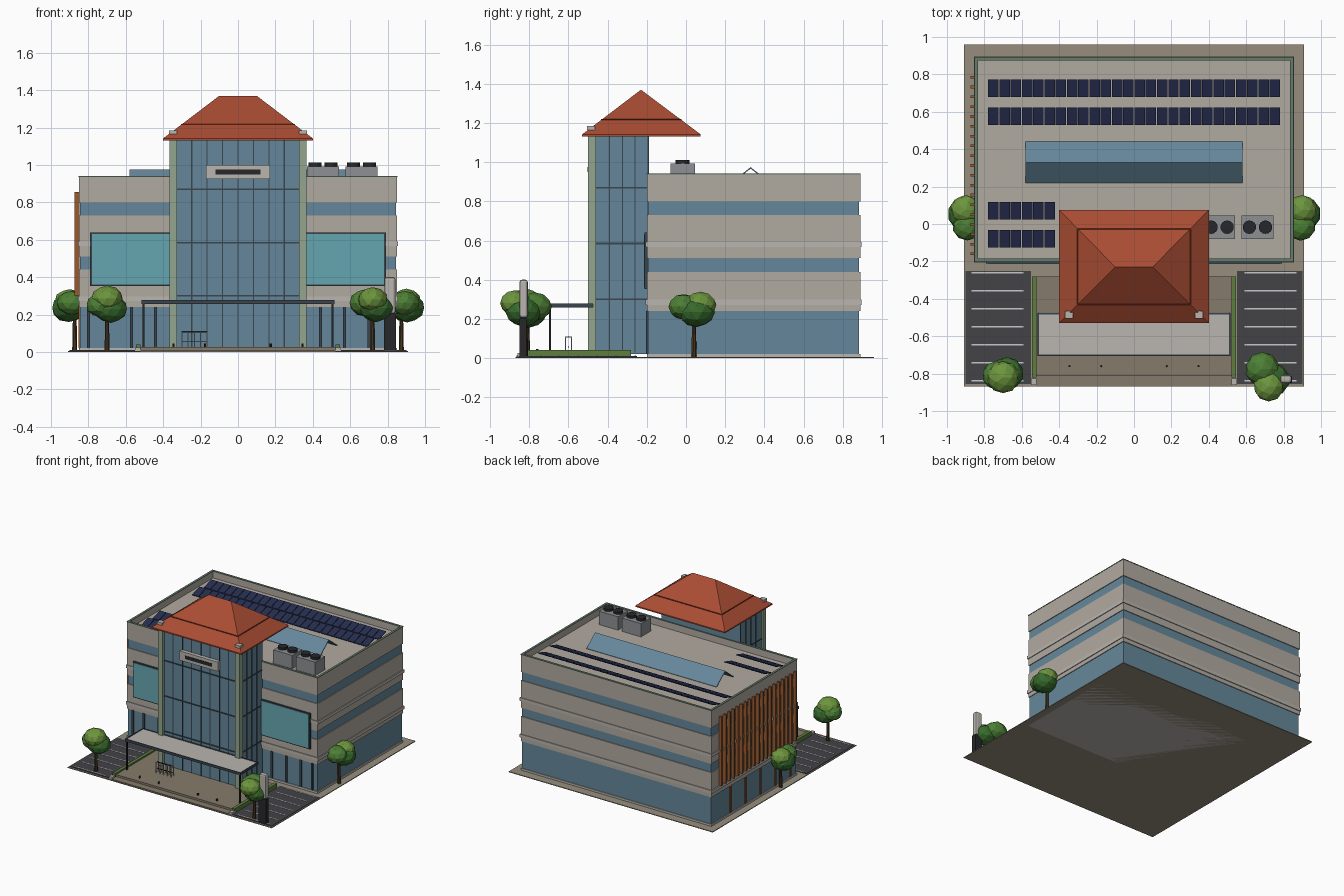
import bpy, bmesh, math, random
from mathutils import Vector

if "Cube" in bpy.data.objects:
    bpy.data.objects.remove(bpy.data.objects["Cube"])
random.seed(4)

def mat(name, hexcol):
    m = bpy.data.materials.new(name)
    c = [(int(hexcol[i:i+2], 16) / 255) ** 2.2 for i in (0, 2, 4)]
    m.diffuse_color = (*c, 1)
    m.use_nodes = True
    m.node_tree.nodes["Principled BSDF"].inputs["Base Color"].default_value = m.diffuse_color
    return m

WALL = mat("wall", "B0A99F"); LEDGE = mat("ledge", "B8B4AE"); GLASS = mat("glass", "658699")
TEAL = mat("teal_glass", "66A5B0"); FRAME = mat("frame", "3C464D"); ROOF = mat("roof_tile", "A84E36")
SEAM = mat("seam", "6E2F20"); GREEN = mat("green_column", "92A58C"); WOOD = mat("wood", "965A32")
PAVE = mat("paving", "958C7D"); PLAZA = mat("plaza", "837A6A"); ASPH = mat("asphalt", "454549")
WHITE = mat("paint", "CFCFCB"); HEDGE = mat("hedge", "5E7D42"); SOLAR = mat("solar", "2A3150")
METAL = mat("metal", "8D8F92"); DARK = mat("dark", "2B2C2F"); BARK = mat("bark", "4B3926")
LEAF = [mat("leaf_dark", "3A6B30"), mat("leaf_mid", "4E7F38"), mat("leaf_light", "6C9440")]
CAP = mat("parapet_cap", "667A6C")

def mesh_obj(name, bm, m):
    me = bpy.data.meshes.new(name)
    bmesh.ops.recalc_face_normals(bm, faces=bm.faces)
    bm.to_mesh(me); bm.free()
    ob = bpy.data.objects.new(name, me)
    me.materials.append(m)
    bpy.context.collection.objects.link(ob)
    return ob

def add_box(bm, x0, x1, y0, y1, z0, z1):
    v = bmesh.ops.create_cube(bm, size=1)['verts']
    for p in v:
        p.co = Vector((x1 if p.co.x > 0 else x0, y1 if p.co.y > 0 else y0, z1 if p.co.z > 0 else z0))
    return v

def boxes(name, dims, m):
    bm = bmesh.new()
    for d in dims:
        add_box(bm, *d)
    return mesh_obj(name, bm, m)

def cyl(bm, x, y, z0, z1, r, n=12, r2=None):
    v = bmesh.ops.create_cone(bm, cap_ends=True, segments=n, radius1=r, radius2=r2 or r, depth=z1 - z0)['verts']
    bmesh.ops.translate(bm, verts=v, vec=(x, y, (z0 + z1) / 2))

def mirror(dims):
    return dims + [(-d[1], -d[0], *d[2:]) for d in dims]

def bar(bm, a, b, t):
    # thin square bar between two points
    a, b = Vector(a), Vector(b)
    v = bmesh.ops.create_cube(bm, size=1)['verts']
    q = (b - a).to_track_quat('X', 'Z')
    for p in v:
        p.co = (a + b) / 2 + q @ Vector((p.co.x * (b - a).length, p.co.y * t, p.co.z * t))

def ring(x, y0, y1, z0, z1, t):
    return [(-x, x, y0, y0 + t, z0, z1), (-x, x, y1 - t, y1, z0, z1),
            (-x, -x + t, y0 + t, y1 - t, z0, z1), (x - t, x, y0 + t, y1 - t, z0, z1)]

# site, plaza and parking
boxes("site_slab", [(-.91, .91, -.87, .96, 0, .006)], PAVE)
boxes("plaza", [(-.52, .52, -.81, -.28, .006, .028), (-.52, .52, -.865, -.81, .006, .012)], PLAZA)
boxes("parking", mirror([(.55, .90, -.855, -.25, .006, .010)]), ASPH)
boxes("parking_lines", mirror([(.59, .87, y - .004, y + .004, .010, .012)
                               for y in [-.26 - i * .0965 for i in range(7)]]), WHITE)
boxes("hedges", mirror([(.52, .545, -.82, -.28, .006, .04)]), HEDGE)
boxes("hedge_end_block", mirror([(.52, .55, -.86, -.825, .006, .025)]), LEDGE)

# main block: glazed core with stacked wall bands
X, Y0, Y1 = .85, -.20, .89
boxes("plinth", [(-X, X, Y0, Y1, 0, .022)], LEDGE)
boxes("glazing_core", [(-X + .006, X - .006, Y0 + .006, Y1 - .006, .022, .81)], GLASS)
boxes("wall_bands", [(-X, X, Y0, Y1, .24, .44), (-X, X, Y0, Y1, .51, .73), (-X, X, Y0, Y1, .80, .885)], WALL)
boxes("parapet", ring(X, Y0, Y1, .885, .938, .014), WALL)
boxes("parapet_cap", ring(X + .002, Y0 - .002, Y1 + .002, .936, .942, .018), CAP)
boxes("ledges", ring(X + .006, Y0 - .006, Y1 + .006, .272, .298, .02)
      + ring(X + .006, Y0 - .006, Y1 + .006, .567, .592, .02), LEDGE)
boxes("ground_mullions", mirror([(x - .008, x + .008, Y0 - .003, Y0 + .01, .022, .24) for x in (.44, .57, .70, .80)]), FRAME)
boxes("side_mullions", [(-X - .002, -X + .01, y - .008, y + .008, .022, .24)
                        for y in (-.12, .07, .26, .45, .64)], WOOD)

# large framed windows beside the tower
boxes("window_frames", mirror([(.352, .79, -.212, -.195, .352, .64)]), FRAME)
boxes("window_panes", mirror([(.36, .78, -.215, -.20, .36, .632)]), TEAL)

# timber fins on the left side
boxes("timber_fins", [(-.873, -.848, y - .007, y + .007, .30, .855)
                      for y in [-.16 + i * .0525 for i in range(19)]], WOOD)

# tower
boxes("tower_glass", [(-.35, .35, -.47, -.19, .022, 1.145)], GLASS)
tw = [(x - .003, x + .003, -.474, -.465, .028, 1.14) for x in [-.2475 + i * .0825 for i in range(7)]]
for y in (-.39, -.325, -.26, -.194):
    tw += mirror([(.345, .354, y - .003, y + .003, .028, 1.14)])
for z in (.30, .585, .87):
    tw.append((-.355, .355, -.476, -.188, z - .004, z + .004))
boxes("tower_mullions", tw, FRAME)
boxes("corner_columns", mirror([(.325, .365, -.50, -.46, .022, 1.165)]), GREEN)
boxes("column_caps", mirror([(.325, .37, -.505, -.465, 1.165, 1.185)]), LEDGE)
boxes("blank_sign", [(-.17, .17, -.50, -.47, .925, 1.0)], LEDGE)
boxes("sign_slot", [(-.12, .12, -.504, -.49, .95, .975)], DARK)

# hipped roof
ex, ya, yb, ze, zr, rx, ry = .40, -.53, .075, 1.142, 1.37, .10, -.23
bm = bmesh.new()
low = [bm.verts.new(p) for p in ((-ex, ya, 1.132), (ex, ya, 1.132), (ex, yb, 1.132), (-ex, yb, 1.132))]
eave = [bm.verts.new((v.co.x, v.co.y, ze)) for v in low]
l, r = bm.verts.new((-rx, ry, zr)), bm.verts.new((rx, ry, zr))
bm.faces.new(low[::-1])
for i in range(4):
    j = (i + 1) % 4
    bm.faces.new((low[i], low[j], eave[j], eave[i]))
bm.faces.new((eave[0], eave[1], r, l)); bm.faces.new((eave[1], eave[2], r))
bm.faces.new((eave[2], eave[3], l, r)); bm.faces.new((eave[3], eave[0], l))
mesh_obj("hip_roof", bm, ROOF)
bm = bmesh.new()
C = [Vector(p) for p in ((-ex, ya, ze), (ex, ya, ze), (ex, yb, ze), (-ex, yb, ze))]
R = [Vector((s * rx, ry, zr)) for s in (-1, 1, 1, -1)]
P = [c.lerp(q, .33) for c, q in zip(C, R)]
for i in range(4):
    bar(bm, P[i], P[(i + 1) % 4], .005)
mesh_obj("roof_seams", bm, SEAM)

# entrance canopy
boxes("canopy", [(-.51, .51, -.70, -.47, .262, .274)], LEDGE)
boxes("canopy_edge", ring(.515, -.705, -.475, .258, .278, .008), FRAME)
boxes("canopy_posts", mirror([(.50, .51, -.70, -.69, .006, .262)]), DARK)

# bollards and rack on the plaza
bm = bmesh.new()
for x in (-.345, -.175, .175, .345):
    cyl(bm, x, -.76, .01, .045, .006, 8)
mesh_obj("bollards", bm, DARK)
rk = []
for x in [-.30 + i * .0335 for i in range(5)]:
    rk += [(x - .003, x + .003, y - .003, y + .003, .028, .108) for y in (-.615, -.585)]
    rk.append((x - .003, x + .003, -.618, -.582, .105, .111))
boxes("bike_rack", rk, WHITE)
boxes("rack_rail", [(-.303, -.163, -.603, -.597, .105, .112), (-.303, -.163, -.603, -.597, .055, .06)], DARK)

# pylon with rounded top
boxes("pylon_base", [(.78, .845, -.85, -.815, .006, .205)], DARK)
ob = boxes("pylon_head", [(.783, .842, -.85, -.808, .205, .40)], LEDGE)
bv = ob.modifiers.new("round", 'BEVEL'); bv.width = .012; bv.segments = 2

# gabled skylight of two sloping panes
bm = bmesh.new()
for y in (.22, .44):
    a, b = Vector((0, y, .888)), Vector((0, .33, .975))
    n = Vector((0, 0, -.008))
    v = [bm.verts.new(p + Vector((x, 0, 0))) for x in (-.58, .58) for p in (a, b, b + n, a + n)]
    for f in ((0, 1, 2, 3), (4, 5, 6, 7), (0, 1, 5, 4), (1, 2, 6, 5), (2, 3, 7, 6), (3, 0, 4, 7)):
        bm.faces.new([v[k] for k in f])
mesh_obj("skylight", bm, GLASS)

# tilted solar panels
bm = bmesh.new()
def solar_row(x0, n, y0, y1):
    for i in range(n):
        for p in add_box(bm, x0 + i * .0602, x0 + i * .0602 + .056, y0, y1, .893, .899):
            p.co.z += (p.co.y - y0) * .3
for y in (.53, .68):
    solar_row(-.78, 26, y, y + .093)
for y in (-.125, .025):
    solar_row(-.78, 6, y, y + .093)
mesh_obj("solar_panels", bm, SOLAR)

# rooftop cooling units with twin fans
units = (.37, .575)
boxes("cooling_units", [(x, x + .17, -.08, .045, .885, .993) for x in units], METAL)
bm = bmesh.new()
for x in units:
    for dx in (.042, .128):
        cyl(bm, x + dx, -.017, .99, 1.012, .036, 14)
mesh_obj("cooling_fans", bm, DARK)

# low-poly trees: (trunk x, y), then crown blobs
def tree(tx, ty, blobs):
    bm = bmesh.new()
    cyl(bm, tx, ty, 0.006, .24, .014, 7, .009)
    mesh_obj("tree_trunk", bm, BARK)
    for i, (x, y, z, rad) in enumerate(blobs):
        bm = bmesh.new()
        vs = bmesh.ops.create_icosphere(bm, subdivisions=2, radius=rad)['verts']
        for p in vs:
            p.co *= random.uniform(.97, 1.03)
            p.co = Vector((x + p.co.x, y + p.co.y, z + p.co.z * .82))
        mesh_obj("tree_crown", bm, LEAF[i % 3])

for s in (-1, 1):
    tree(s * .873, .04, [(s * .905, .055, .235, .092), (s * .89, -.01, .262, .08), (s * .90, .075, .272, .08)])
tree(-.70, -.81, [(-.68, -.80, .23, .09), (-.735, -.81, .25, .077), (-.70, -.82, .285, .085)])
tree(.72, -.82, [(.74, -.83, .235, .09), (.685, -.775, .262, .09), (.72, -.87, .28, .08)])
